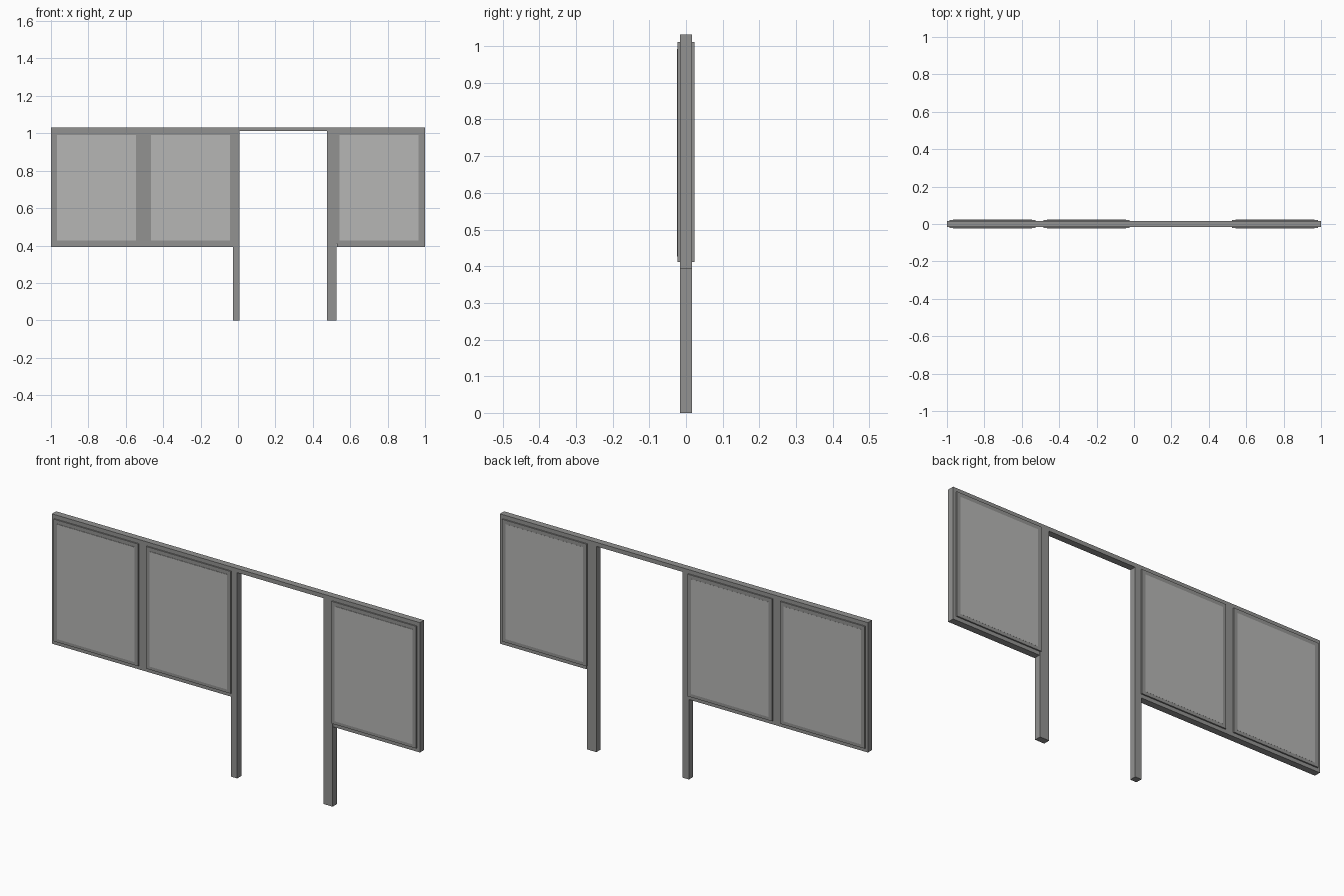
import bpy, bmesh
from mathutils import Matrix, Vector

if "Cube" in bpy.data.objects:
    bpy.data.objects.remove(bpy.data.objects["Cube"])


def material(name, value):
    m = bpy.data.materials.new(name)
    m.diffuse_color = (value, value, value * 0.985, 1)
    m.use_nodes = True
    m.node_tree.nodes["Principled BSDF"].inputs["Base Color"].default_value = m.diffuse_color
    return m


frame_grey = material("frame grey", 0.29)
panel_grey = material("light panel grey", 0.47)


def boxes(name, mat, spans):
    """One object from boxes given as (x0, x1, y0, y1, z0, z1)."""
    bm = bmesh.new()
    for x0, x1, y0, y1, z0, z1 in spans:
        mid = Vector((x0 + x1, y0 + y1, z0 + z1)) / 2
        size = (x1 - x0, y1 - y0, z1 - z0, 1)
        bmesh.ops.create_cube(bm, size=1, matrix=Matrix.Translation(mid) @ Matrix.Diagonal(size))
    mesh = bpy.data.meshes.new(name)
    bm.to_mesh(mesh)
    bm.free()
    mesh.materials.append(mat)
    ob = bpy.data.objects.new(name, mesh)
    bpy.context.collection.objects.link(ob)
    return ob


D = 0.016                    # half depth of the frame
TOP, HEAD = 1.031, 1.011     # top rail
SILL, LOW = 0.411, 0.393     # bottom rails


def bar(name, x0, x1, z0, z1):
    boxes(name, frame_grey, [(x0, x1, -D, D, z0, z1)])


# Fixed frame: rails, uprights and the two legs beside the opening
bar("top_rail", -1, 1, HEAD, TOP)
bar("bottom_rail_left", -1, -0.027, LOW, SILL)
bar("bottom_rail_right", 0.529, 1, LOW, SILL)
bar("end_upright_left", -1, -0.985, SILL, HEAD)
bar("end_upright_right", 0.982, 1, SILL, HEAD)
bar("middle_upright", -0.529, -0.482, SILL, HEAD)
bar("leg_left", -0.027, 0.007, 0, HEAD)
bar("leg_right", 0.476, 0.526, 0, HEAD)

# Three panels, each in a raised border
W, B = 0.23, 0.019           # half width, border width
S = 0.0225                   # half depth of the border
for i, cx in enumerate((-0.757, -0.254, 0.754), 1):
    a, b = cx - W, cx + W
    boxes(f"panel_border_{i}", frame_grey, [
        (a, a + B, -S, S, SILL, HEAD),
        (b - B, b, -S, S, SILL, HEAD),
        (a + B, b - B, -S, S, SILL, SILL + B - 0.003),
        (a + B, b - B, -S, S, HEAD - B, HEAD)])
    boxes(f"panel_{i}", panel_grey,
          [(a + B, b - B, -0.0245, S + 0.0005, SILL + B - 0.003, HEAD - B)])
